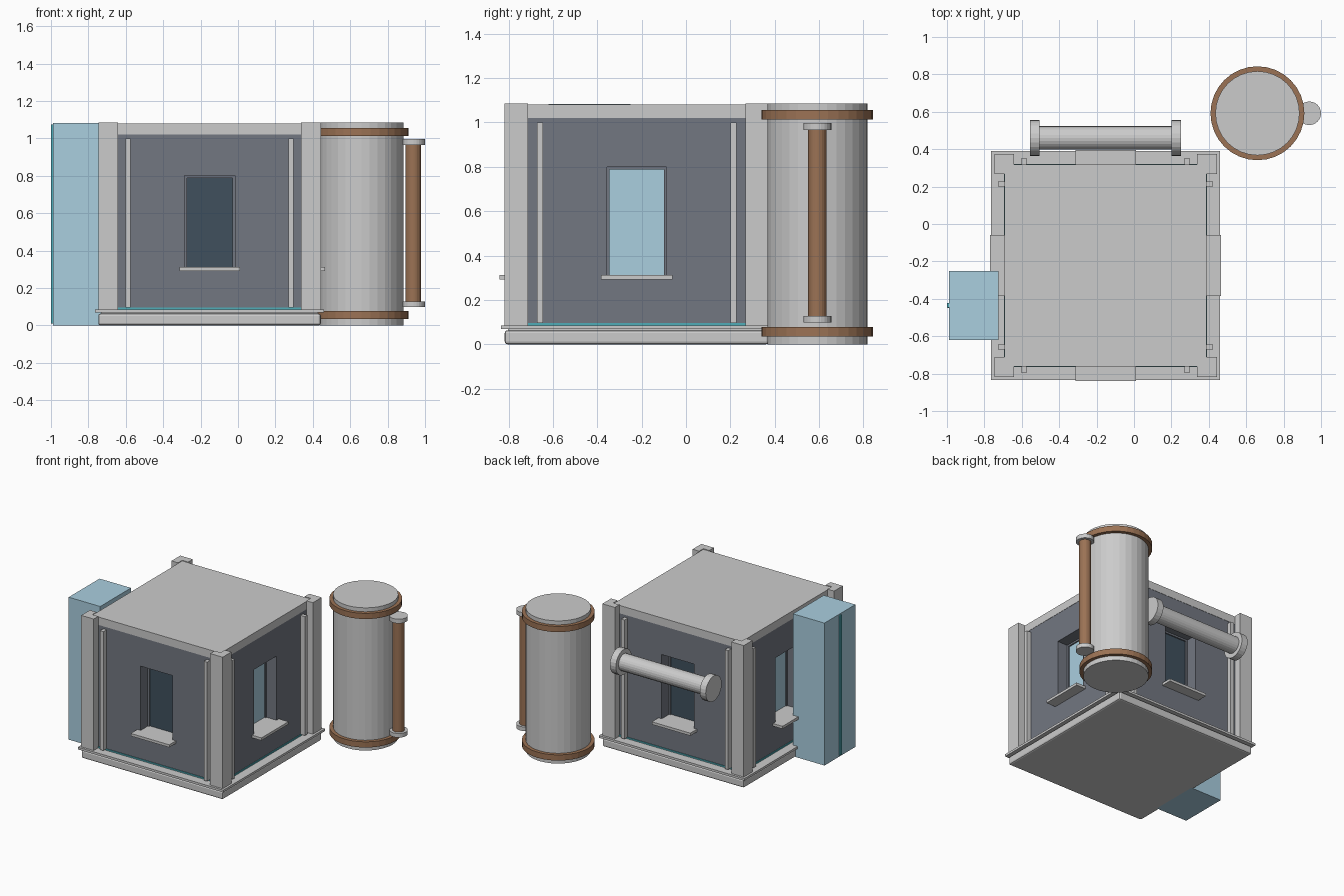
import bpy, bmesh, math
from mathutils import Matrix, Vector

if "Cube" in bpy.data.objects:
    bpy.data.objects.remove(bpy.data.objects["Cube"])

CENTRE = Matrix.Translation((-0.152, -0.222, 0))


def material(name, rgb):
    m = bpy.data.materials.new(name)
    m.diffuse_color = (*rgb, 1)
    m.use_nodes = True
    m.node_tree.nodes["Principled BSDF"].inputs["Base Color"].default_value = m.diffuse_color
    return m


WALL = material("wall_slate", (0.17, 0.185, 0.22))
PALE = material("pale_blue", (0.40, 0.62, 0.74))
DARK = material("dark_glass", (0.05, 0.08, 0.11))
BROWN = material("copper_brown", (0.33, 0.17, 0.09))
TEAL = material("teal_trim", (0.08, 0.42, 0.48))


def finish(name, bm, mat, matrix):
    bmesh.ops.transform(bm, matrix=matrix, verts=bm.verts)
    bmesh.ops.recalc_face_normals(bm, faces=bm.faces)
    me = bpy.data.meshes.new(name)
    bm.to_mesh(me)
    bm.free()
    ob = bpy.data.objects.new(name, me)
    bpy.context.collection.objects.link(ob)
    if mat:
        me.materials.append(mat)
    return ob


def box(name, x, y, z, mat=None, matrix=Matrix(), bevel=0):
    bm = bmesh.new()
    bmesh.ops.create_cube(bm, size=1)
    for v in bm.verts:
        v.co = Vector([(a + b) / 2 + c * (b - a) for (a, b), c in zip((x, y, z), v.co)])
    ob = finish(name, bm, mat, matrix)
    if bevel:
        mod = ob.modifiers.new("bevel", "BEVEL")
        mod.width, mod.segments = bevel, 2
    return ob


def cylinder(name, r, z0, z1, matrix, mat=None, sides=32):
    bm = bmesh.new()
    bmesh.ops.create_cone(bm, cap_ends=True, segments=sides, radius1=r, radius2=r, depth=z1 - z0)
    bmesh.ops.translate(bm, verts=bm.verts, vec=(0, 0, (z0 + z1) / 2))
    return finish(name, bm, mat, matrix)


def extrude(name, profile, z0, z1, mat, matrix):
    bm = bmesh.new()
    face = bm.faces.new([bm.verts.new((x, y, z0)) for x, y in profile])
    top = bmesh.ops.extrude_face_region(bm, geom=[face])["geom"]
    verts = [g for g in top if isinstance(g, bmesh.types.BMVert)]
    bmesh.ops.translate(bm, verts=verts, vec=(0, 0, z1 - z0))
    return finish(name, bm, mat, matrix)


def square(name, h, z, mat=None, bevel=0):
    return box(name, (-h, h), (-h, h), z, mat, CENTRE, bevel)


# Base, ledge, trim and roof
square("base_slab", 0.595, (0, 0.063), bevel=0.012)
square("base_ledge", 0.612, (0.068, 0.085))
square("base_core", 0.58, (0.05, 0.075))
square("floor_trim", 0.543, (0.083, 0.096), TEAL)
square("roof_slab", 0.54, (1.02, 1.08))

# Four identical sides, each built facing -y then turned about the centre
POST = [(-0.595, -0.595), (-0.49, -0.595), (-0.49, -0.54),
        (-0.54, -0.54), (-0.54, -0.49), (-0.595, -0.49)]
OUT, INN = -0.538, -0.438
for k, side in enumerate(("front", "right", "back", "left")):
    m = CENTRE @ Matrix.Rotation(k * math.pi / 2, 4, "Z")
    extrude(side + "_corner_post", POST, 0.083, 1.085, None, m)
    # Wall pieces around the window opening
    y = (OUT, INN)
    box(side + "_wall_left", (-0.538, -0.135), y, (0.085, 1.03), WALL, m)
    box(side + "_wall_right", (0.135, 0.538), y, (0.085, 1.03), WALL, m)
    box(side + "_wall_below", (-0.135, 0.135), y, (0.085, 0.31), WALL, m)
    box(side + "_wall_above", (-0.135, 0.135), y, (0.80, 1.03), WALL, m)
    # Glass with a slim frame
    box(side + "_glass", (-0.135, 0.135), (INN - 0.005, INN + 0.005), (0.31, 0.80),
        PALE if k % 2 else DARK, m)
    f = (INN - 0.015, INN)
    for s in (-1, 1):
        box(side + "_frame_upright", sorted((s * 0.135, s * 0.122)), f, (0.31, 0.80), WALL, m)
        # Wall strips beside the posts
        box(side + "_wall_strip", sorted((s * 0.422, s * 0.450)), (-0.575, -0.53), (0.095, 1.0), None, m)
    box(side + "_frame_top", (-0.122, 0.122), f, (0.787, 0.80), WALL, m)
    box(side + "_window_sill", (-0.162, 0.162), (-0.618, -0.535), (0.292, 0.312), None, m)
    box(side + "_sill_inner", (-0.134, 0.134), (-0.54, INN), (0.295, 0.312), None, m)

# Pale cabinet with a raised seam on the outer face
box("cabinet", (-0.99, -0.725), (-0.62, -0.25), (0, 1.083), PALE)
box("cabinet_seam", (-1.0, -0.985), (-0.448, -0.422), (0.01, 1.075), TEAL, bevel=0.004)

# Large tank with two bands
tank = Matrix.Translation((0.66, 0.592, 0))
cylinder("tank", 0.225, 0, 1.085, tank)
for z0, z1 in ((0.035, 0.078), (1.012, 1.055)):
    cylinder("tank_band", 0.251, z0, z1, tank, BROWN)

# Upright pipe beside the tank
pipe = Matrix.Translation((0.937, 0.592, 0))
cylinder("side_pipe", 0.042, 0.11, 0.98, pipe, BROWN, 24)
for z0, z1 in ((0.097, 0.128), (0.965, 0.997)):
    cylinder("side_pipe_cap", 0.063, z0, z1, pipe, None, 24)

# Horizontal pipe behind the back wall
duct = Matrix.Translation((-0.152, 0.46, 0.74)) @ Matrix.Rotation(math.pi / 2, 4, "Y")
cylinder("back_pipe", 0.063, -0.39, 0.39, duct, None, 24)
for s in (-1, 1):
    a, b = sorted((s * 0.353, s * 0.403))
    cylinder("back_pipe_flange", 0.096, a, b, duct, None, 24)
